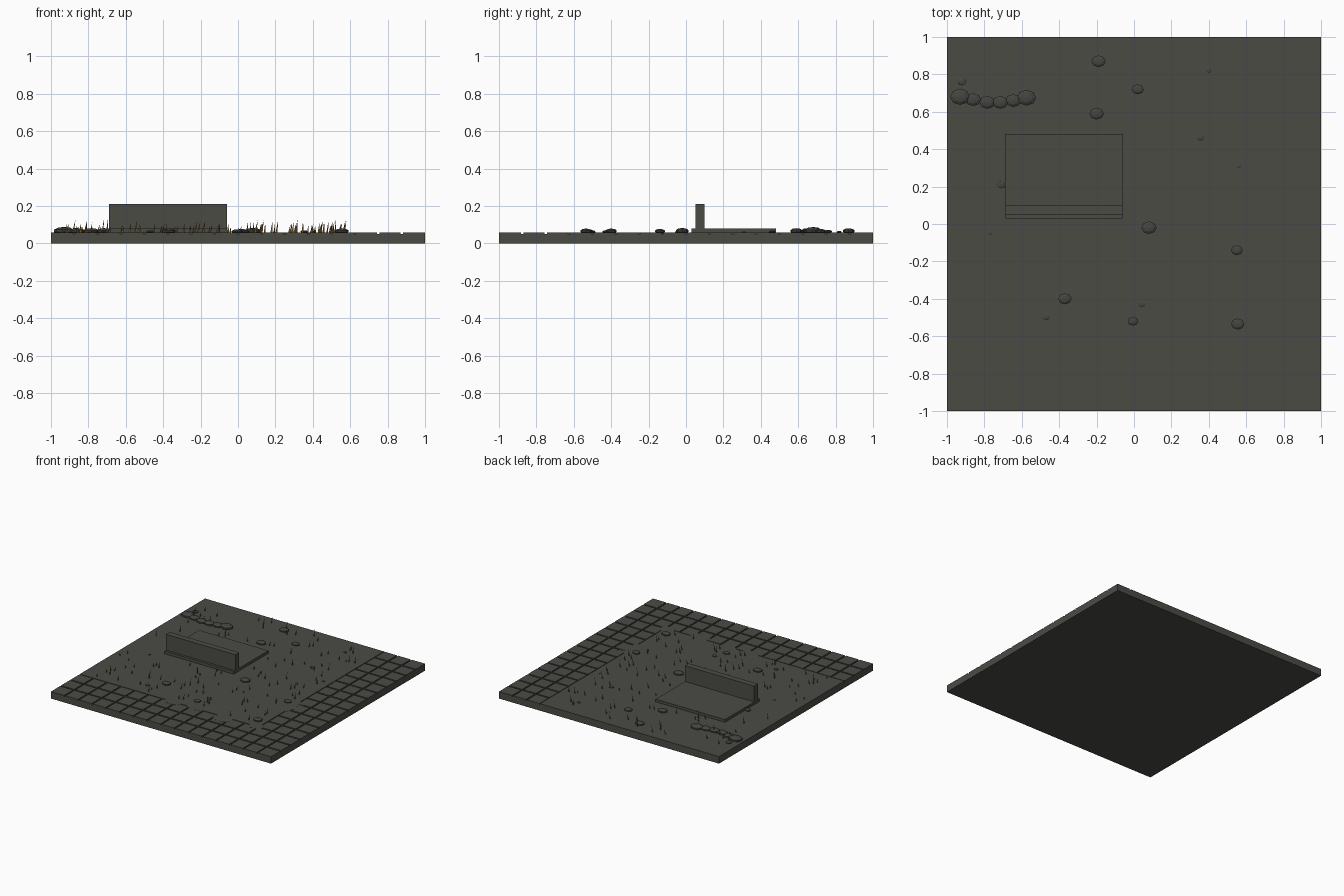
import bpy, bmesh, math, random
from mathutils import Matrix

if "Cube" in bpy.data.objects:
    bpy.data.objects.remove(bpy.data.objects["Cube"])

random.seed(7)


def material(name, rgb):
    m = bpy.data.materials.new(name)
    m.diffuse_color = (*rgb, 1)
    m.use_nodes = True
    m.node_tree.nodes["Principled BSDF"].inputs["Base Color"].default_value = m.diffuse_color
    return m


STONE = material("dark grey stone", (0.070, 0.070, 0.060))
ROCK = material("rock grey", (0.058, 0.060, 0.053))
GRASS = material("dry grass", (0.17, 0.10, 0.025))

GROUND = 0.058   # top of the soil
TILE = 0.0575    # top of the paving


def make(name, bm, mat):
    me = bpy.data.meshes.new(name)
    bm.to_mesh(me)
    bm.free()
    me.materials.append(mat)
    ob = bpy.data.objects.new(name, me)
    bpy.context.collection.objects.link(ob)
    return ob


def add_box(bm, x0, x1, y0, y1, z0, z1):
    m = (Matrix.Translation(((x0 + x1) / 2, (y0 + y1) / 2, (z0 + z1) / 2))
         @ Matrix.Diagonal((x1 - x0, y1 - y0, z1 - z0, 1)))
    bmesh.ops.create_cube(bm, size=1, matrix=m)


def box(name, *bounds):
    bm = bmesh.new()
    add_box(bm, *bounds)
    return make(name, bm, STONE)


# Slab and raised soil
box("base_slab", -1, 1, -1, 1, 0, 0.05)
box("soil", -1, 0.625, -0.625, 1, 0.049, GROUND)

# L-shaped paving: three rows along the front and the right side
bm = bmesh.new()
pitch, gap = 0.125, 0.006
for i in range(16):
    for j in range(16):
        if i >= 13 or j < 3:
            x, y = -1 + i * pitch, -1 + j * pitch
            add_box(bm, x if i == 0 else x + gap, x + pitch - (gap if i < 15 else 0),
                    y if j == 0 else y + gap, y + pitch - (gap if j < 15 else 0),
                    0.049, TILE)
make("paving_tiles", bm, STONE)

# Soil spilling into some of the inner joints
bm = bmesh.new()
for x, y, rx, ry in [(-0.15, -0.63, 0.07, 0.04), (0.05, -0.63, 0.07, 0.02),
                     (0.32, -0.65, 0.08, 0.06), (0.60, -0.62, 0.06, 0.05),
                     (0.62, -0.20, 0.04, 0.09), (0.62, -0.11, 0.08, 0.02)]:
    m = Matrix.Translation((x, y, 0.054)) @ Matrix.Diagonal((rx, ry, 1, 1))
    bmesh.ops.create_cone(bm, cap_ends=True, segments=12, radius1=1, radius2=1,
                          depth=0.008, matrix=m)
make("soil_spill", bm, STONE)

# Raised pad with a low wall
box("pad", -0.69, -0.06, 0.03, 0.48, 0.05, 0.08)
box("wall", -0.69, -0.06, 0.05, 0.10, 0.079, 0.21)


# Flattened faceted stones
def stones(name, items, squash, lift):
    bm = bmesh.new()
    for x, y, r in items:
        m = (Matrix.Translation((x, y, GROUND + r * lift))
             @ Matrix.Diagonal((r, r * 0.82, r * squash, 1)))
        bmesh.ops.create_uvsphere(bm, u_segments=8, v_segments=5, radius=1, matrix=m)
    return make(name, bm, ROCK)


stones("scattered_stones", [
    (-0.19, 0.87, 0.040), (-0.92, 0.76, 0.026), (0.02, 0.72, 0.034),
    (-0.20, 0.59, 0.041), (0.40, 0.82, 0.016), (0.355, 0.46, 0.021),
    (0.56, 0.31, 0.012), (-0.71, 0.21, 0.026), (-0.77, -0.05, 0.012),
    (0.08, -0.02, 0.043), (0.55, -0.14, 0.034), (-0.37, -0.40, 0.038),
    (0.04, -0.43, 0.021), (-0.47, -0.50, 0.020), (-0.005, -0.52, 0.030),
    (0.555, -0.535, 0.038)], 0.36, 0.20)
stones("stone_row", [
    (-0.93, 0.68, 0.056), (-0.86, 0.665, 0.044), (-0.785, 0.65, 0.044),
    (-0.715, 0.65, 0.044), (-0.645, 0.66, 0.044), (-0.575, 0.675, 0.054)], 0.38, 0.15)

# Flat grass blades facing the front, leaning to the right
bm = bmesh.new()
count = 0
while count < 125:
    x, y = random.uniform(-0.95, 0.59), random.uniform(-0.59, 0.93)
    if -0.72 < x < -0.04 and 0.0 < y < 0.51:
        continue
    h, w = random.uniform(0.03, 0.072), random.uniform(0.004, 0.006)
    lean = h * random.uniform(0.05, 0.25)
    bm.faces.new([bm.verts.new(p) for p in (
        (x - w, y, GROUND - 0.002), (x + w, y, GROUND - 0.002),
        (x + lean, y, GROUND + h))])
    count += 1
make("grass_blades", bm, GRASS)
